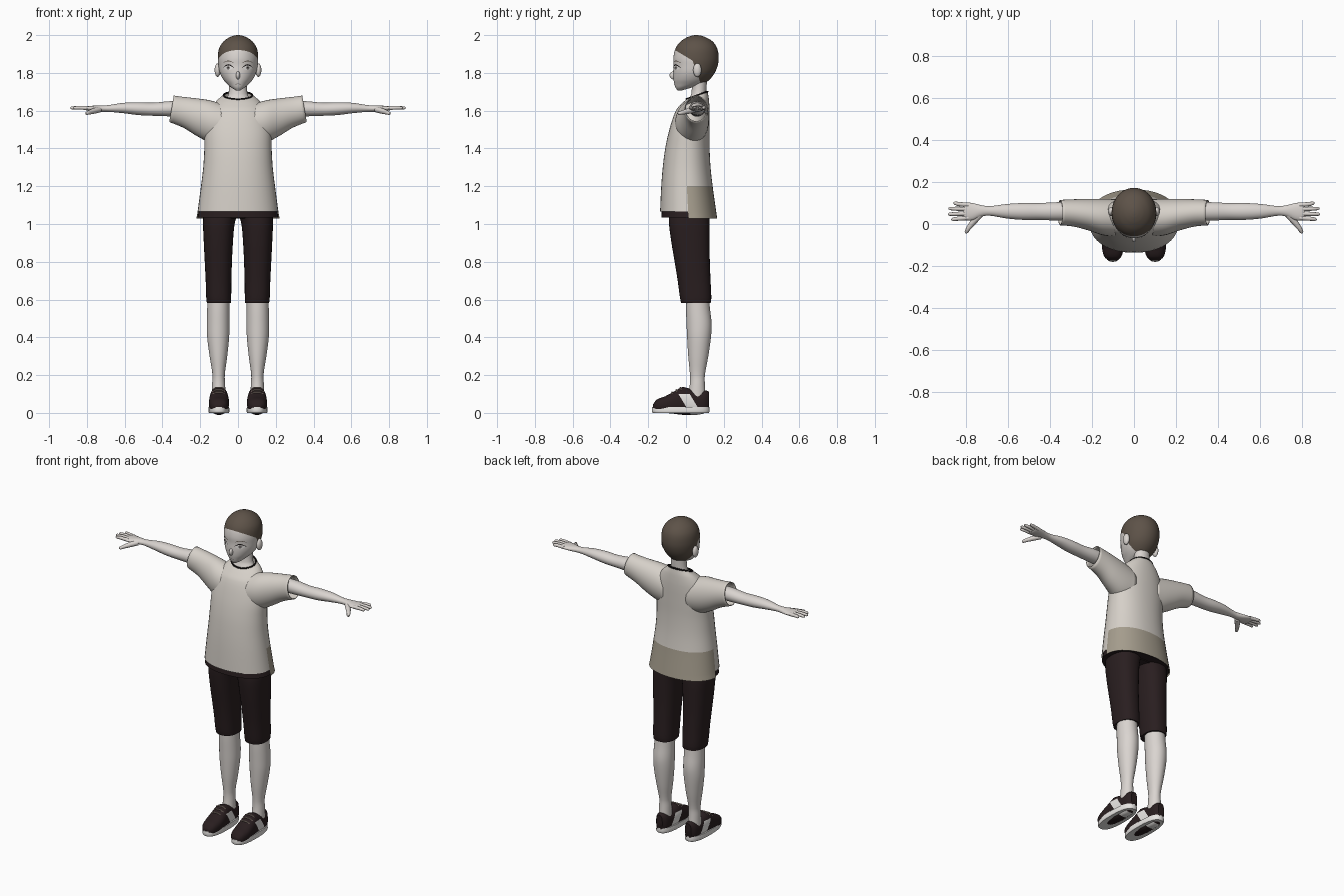
import bpy, bmesh, math
from mathutils import Vector
from mathutils.bvhtree import BVHTree

if "Cube" in bpy.data.objects:
    bpy.data.objects.remove(bpy.data.objects["Cube"])


def material(name, r, g, b):
    m = bpy.data.materials.new(name)
    m.use_nodes = True
    m.diffuse_color = (r, g, b, 1)
    bsdf = m.node_tree.nodes["Principled BSDF"]
    bsdf.inputs["Base Color"].default_value = (r, g, b, 1)
    bsdf.inputs["Roughness"].default_value = 0.8
    return m


skin = material("skin", 0.7, 0.66, 0.63)
cloth = material("shirt_cloth", 0.67, 0.63, 0.58)
beige = material("hem_beige", 0.38, 0.34, 0.27)
hair = material("hair_brown", 0.11, 0.085, 0.065)
dark = material("shorts_dark", 0.022, 0.013, 0.014)
white = material("white", 0.8, 0.78, 0.76)
black = material("black", 0.01, 0.008, 0.008)
grey = material("iris_grey", 0.25, 0.23, 0.22)
lace = material("lace_taupe", 0.3, 0.24, 0.2)


def finish(name, bm, mats, mirror=False, angle=50):
    bmesh.ops.recalc_face_normals(bm, faces=bm.faces)
    me = bpy.data.meshes.new(name)
    bm.to_mesh(me)
    bm.free()
    for m in mats:
        me.materials.append(m)
    for p in me.polygons:
        p.use_smooth = True
    me.set_sharp_from_angle(angle=math.radians(angle))
    ob = bpy.data.objects.new(name, me)
    bpy.context.collection.objects.link(ob)
    if mirror:
        ob.modifiers.new("mirror", "MIRROR").use_mirror_merge = False
    return ob


def refine(rings, k):
    """Smooth in-between rings along the loft axis."""
    r = [tuple(q) + (0,) * (6 - len(q)) for q in rings]

    def slope(i, c):
        a, b = r[max(i - 1, 0)], r[min(i + 1, len(r) - 1)]
        return (b[c] - a[c]) / (b[0] - a[0])
    out = []
    for i in range(len(r) - 1):
        h = r[i + 1][0] - r[i][0]
        for j in range(k):
            u = j / k
            s = u * u * (3 - 2 * u)
            row = [r[i][0] + h * u]
            for c in range(1, 6):
                row.append(r[i][c] * (1 - s) + r[i + 1][c] * s
                           + h * slope(i, c) * u * (1 - u) ** 2
                           - h * slope(i + 1, c) * u * u * (1 - u))
            out.append(row)
    return out + [list(r[-1])]


def loft(rings, axis="z", n=32, k=4, sq=1.0, cap=True):
    """Rings are (position, a min, a max, b min, b max, tilt)."""
    bm = bmesh.new()
    loops = []
    for t, a0, a1, b0, b1, tilt in refine(rings, k):
        loop = []
        for i in range(n):
            w = math.tau * i / n
            c, s = (math.copysign(abs(f) ** sq, f) if abs(f) > 1e-6 else 0
                    for f in (math.cos(w), math.sin(w)))
            a, b = (a0 + a1 + (a1 - a0) * c) / 2, (b0 + b1 + (b1 - b0) * s) / 2
            p = t + tilt * s
            loop.append(bm.verts.new({"z": (a, b, p), "x": (p, a, b), "y": (a, p, b)}[axis]))
        loops.append(loop)
    for lo, hi in zip(loops, loops[1:]):
        for i in range(n):
            bm.faces.new((lo[i], lo[(i + 1) % n], hi[(i + 1) % n], hi[i]))
    if cap:
        bm.faces.new(loops[0])
        bm.faces.new(loops[-1])
    return bm


def cut(bm, point, normal):
    bmesh.ops.bisect_plane(bm, geom=bm.verts[:] + bm.edges[:] + bm.faces[:],
                           plane_co=point, plane_no=normal)


def tube(bm, pts, radii, closed=False, n=10):
    pts = [Vector(p) for p in pts]
    m = len(pts)
    loops = []
    for i, p in enumerate(pts):
        a = pts[i - 1] if closed or i else p
        b = pts[(i + 1) % m] if closed or i < m - 1 else p
        d = (b - a).normalized()
        u = d.cross(Vector((0, 0, 1))).normalized()
        v = u.cross(d)
        loops.append([bm.verts.new(p + radii[i] * (u * math.cos(math.tau * j / n)
                      + v * math.sin(math.tau * j / n))) for j in range(n)])
    for i in range(m if closed else m - 1):
        lo, hi = loops[i], loops[(i + 1) % m]
        for j in range(n):
            bm.faces.new((lo[j], lo[(j + 1) % n], hi[(j + 1) % n], hi[j]))
    if not closed:
        bm.faces.new(loops[0])
        bm.faces.new(loops[-1])


def ball(name, loc, size, mat, mirror=False):
    bm = bmesh.new()
    bmesh.ops.create_uvsphere(bm, u_segments=20, v_segments=12, radius=1)
    for v in bm.verts:
        v.co = Vector(loc) + Vector(size) * v.co
    return finish(name, bm, [mat], mirror)


# Head, with the close-cropped hair cut along two hairline planes
bm = loft([(1.708, -.012, .012, -.045, -.02), (1.722, -.035, .035, -.055, .03),
           (1.74, -.056, .056, -.061, .09), (1.765, -.078, .078, -.066, .125),
           (1.8, -.096, .096, -.068, .152), (1.84, -.104, .104, -.066, .168),
           (1.88, -.107, .107, -.067, .173), (1.93, -.1, .1, -.055, .165),
           (1.965, -.078, .078, -.03, .142), (1.987, -.048, .048, .003, .108),
           (1.997, -.022, .022, .03, .08), (2.0, -.006, .006, .048, .062)], n=40)
planes = [(Vector((0, .035, 1.865)), Vector((0, .6, 1))),
          (Vector((0, .035, 1.865)), Vector((0, 1, .35)))]
for co, no in planes:
    cut(bm, co, no)
for f in bm.faces:
    c = f.calc_center_median()
    f.material_index = int(any((c - co).dot(no) > 0 for co, no in planes))
bm.normal_update()
surface = BVHTree.FromBMesh(bm)
finish("head", bm, [skin, hair])
ball("ears", (.108, .06, 1.815), (.016, .022, .036), skin, True)
ball("nose", (0, -.063, 1.787), (.011, .024, .022), skin)


def face_plate(name, x0, x1, low, high, mat, off=.002, mirror=True, n=10):
    """Thin strip that follows the face between two height functions."""
    bm = bmesh.new()
    rows = []
    for fn in (low, high):
        row = []
        for i in range(n + 1):
            u = i / n
            x = x0 + (x1 - x0) * u
            hit = surface.ray_cast(Vector((x, -1, fn(u))), Vector((0, 1, 0)))[0]
            row.append(bm.verts.new((x, hit.y - off, fn(u))))
        rows.append(row)
    for i in range(n):
        bm.faces.new((rows[0][i], rows[0][i + 1], rows[1][i + 1], rows[1][i]))
    finish(name, bm, [mat], mirror)


def arc(base, rise):
    return lambda u: base + rise * math.sin(math.pi * u)


face_plate("eye_whites", .026, .076, arc(1.826, -.012), arc(1.826, .014), white)
face_plate("irises", .042, .062, arc(1.826, -.01), arc(1.828, .01), grey, .003)
face_plate("pupils", .048, .056, arc(1.827, -.005), arc(1.827, .005), black, .004)
face_plate("lashes", .022, .08, arc(1.826, .013), arc(1.828, .018), black, .004)
face_plate("eyebrows", .025, .08, arc(1.853, .008), arc(1.855, .01), hair)
face_plate("mouth", -.016, .016, arc(1.739, .001), arc(1.741, .002), grey, mirror=False)

# Neck
finish("neck", loft([(1.61, -.1, .1, .0, .108), (1.655, -.07, .07, .012, .107),
                     (1.69, -.05, .05, .028, .108), (1.79, -.048, .048, .033, .112)]), [skin])

# Shirt body: raised front hem, beige band across the back
bm = loft([(1.03, -.22, .22, -.137, .165), (1.065, -.214, .214, -.137, .16),
           (1.2, -.196, .196, -.131, .141), (1.3, -.184, .184, -.123, .13),
           (1.4, -.178, .178, -.11, .125), (1.5, -.175, .175, -.088, .125),
           (1.6, -.15, .15, -.054, .125), (1.65, -.115, .115, -.022, .121, .012),
           (1.68, -.078, .078, .002, .115, .02)], sq=.92, cap=False, n=40)
gone = []
for f in bm.faces:
    c = f.calc_center_median()
    if c.z < 1.065 and c.y < .01:
        gone.append(f)
    f.material_index = int(c.z < 1.2 and c.y > .01)
bmesh.ops.delete(bm, geom=gone, context="FACES")
finish("shirt_body", bm, [cloth, beige])
finish("shirt_lining", loft([(1.034, -.214, .214, -.131, .158),
                             (1.09, -.203, .203, -.127, .15)], sq=.92, n=40), [dark])

# Sleeves
bm = loft([(.08, -.06, .118, 1.42, 1.635), (.15, -.053, .12, 1.432, 1.655),
           (.22, -.03, .12, 1.467, 1.665), (.29, -.012, .118, 1.51, 1.673),
           (.352, -.006, .115, 1.54, 1.68, -.012)], axis="x", cap=False)
ob = finish("sleeves", bm, [cloth], True)
solid = ob.modifiers.new("thickness", "SOLIDIFY")
solid.thickness, solid.offset = .005, -1

# Collar trim
bm = bmesh.new()
ring = [math.tau * i / 32 for i in range(32)]
tube(bm, [(.077 * math.cos(w), .058 + .056 * math.sin(w), 1.681 + .02 * math.sin(w))
          for w in ring], [.005] * 32, True, 6)
finish("collar_trim", bm, [black])

# Arms and palms
finish("arms", loft([(.25, .018, .1, 1.568, 1.65), (.36, .016, .104, 1.57, 1.65),
                     (.45, .02, .1, 1.573, 1.642), (.53, .02, .1, 1.577, 1.644),
                     (.61, .027, .095, 1.587, 1.641), (.69, .04, .085, 1.594, 1.629),
                     (.73, .035, .09, 1.594, 1.628), (.77, .019, .1, 1.597, 1.626),
                     (.805, .018, .102, 1.602, 1.624), (.815, .025, .095, 1.607, 1.62)],
                    axis="x", n=24), [skin], True)

# Fingers and thumb
bm = bmesh.new()
for y, tip_x, tip_y in ((.029, .872, .022), (.05, .888, .047), (.071, .885, .074), (.091, .862, .1)):
    tube(bm, [(.79, y, 1.613), (.84, (y + tip_y) / 2, 1.616),
              (tip_x - .007, tip_y, 1.615), (tip_x, tip_y, 1.614)], [.0105, .01, .008, .003])
tube(bm, [(.735, .045, 1.606), (.765, .012, 1.598), (.79, -.02, 1.59),
          (.8, -.038, 1.586), (.802, -.044, 1.585)], [.016, .015, .011, .009, .004])
finish("fingers", bm, [skin], True)

# Shorts
finish("shorts_legs", loft([(.583, .037, .165, -.026, .131), (.61, .036, .168, -.032, .134),
                            (.7, .035, .171, -.044, .13), (.8, .032, .176, -.06, .126),
                            (.9, .027, .181, -.077, .125), (1.0, .018, .185, -.09, .125),
                            (1.06, .0, .183, -.09, .122)], sq=.85), [dark], True)
finish("shorts_waist", loft([(1.03, -.16, .16, -.07, .1), (1.06, -.18, .18, -.088, .12),
                             (1.12, -.175, .175, -.085, .115)]), [dark])

# Lower legs
finish("legs", loft([(.08, .065, .14, .01, .105), (.15, .068, .137, .02, .1),
                     (.2, .07, .135, .021, .1), (.3, .057, .15, .012, .118),
                     (.4, .047, .163, .006, .132), (.47, .045, .165, .003, .136),
                     (.55, .046, .163, .0, .127), (.64, .046, .16, .0, .12)]), [skin], True)

# Shoes: sole, upper with a slanted side stripe, laces
finish("shoe_soles", loft([(0, .048, .154, -.176, .121), (.008, .045, .157, -.181, .125),
                           (.032, .047, .155, -.179, .124)], sq=.8, k=2), [white], True)
bm = loft([(-.175, .08, .122, .02, .045), (-.155, .06, .142, .005, .07),
           (-.11, .049, .153, .0, .088), (-.06, .048, .153, -.005, .115),
           (-.02, .051, .15, -.01, .136), (.02, .055, .147, -.01, .128),
           (.06, .059, .144, -.01, .115), (.1, .064, .138, .0, .12),
           (.123, .08, .122, .02, .112)], axis="y", sq=.8)
slant = Vector((0, 1, .6))
for co, no in (((0, .02, 0), slant), ((0, .08, 0), slant), ((0, 0, .1), (0, 0, 1))):
    cut(bm, co, no)
for f in bm.faces:
    c = f.calc_center_median()
    f.material_index = int(.02 < c.dot(slant) < .08 and c.z < .1)
finish("shoe_uppers", bm, [dark, white], True)
bm = bmesh.new()
for y, z in ((-.075, .109), (-.052, .122), (-.03, .134)):
    tube(bm, [(.068, y + .006, z - .012), (.085, y, z), (.117, y, z), (.134, y + .006, z - .012)],
         [.004] * 4, n=6)
finish("shoe_laces", bm, [lace], True)
